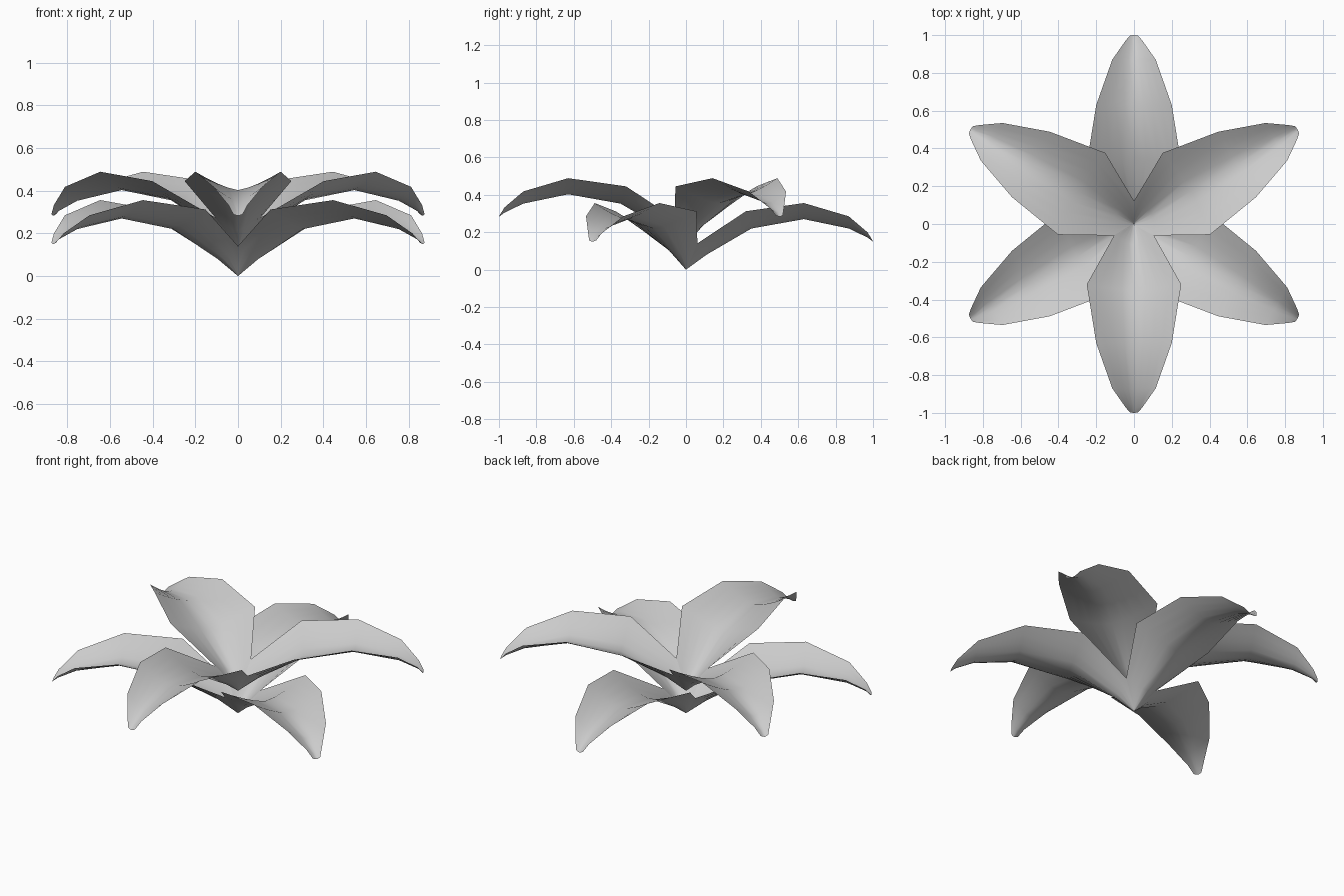
import bpy
from math import radians, cos, sin

if "Cube" in bpy.data.objects:
    bpy.data.objects.remove(bpy.data.objects["Cube"])

# Petal stations: (rib distance, rib height, edge distance, half width, edge height)
STATIONS = [
    (0.00, 0.000, 0.00, 0.008, 0.010),
    (0.11, 0.080, 0.06, 0.105, 0.140),
    (0.35, 0.220, 0.32, 0.250, 0.312),
    (0.63, 0.270, 0.63, 0.200, 0.356),
    (0.87, 0.220, 0.87, 0.115, 0.285),
    (0.97, 0.172, 0.97, 0.045, 0.200),
    (1.00, 0.150, 0.997, 0.022, 0.157),
]
HALF = 4        # cross-section segments on each side of the rib
LIFT = 0.133    # height of the upper whorl above the lower one


def petal(name, angle, lift):
    a = radians(angle)
    verts, faces = [], []
    cols = 2 * HALF + 1
    for rib_r, rib_z, edge_r, half_w, edge_z in STATIONS:
        for j in range(cols):
            t = (j - HALF) / HALF
            s = abs(t) ** 1.4          # curved trough across the petal
            r = rib_r + (edge_r - rib_r) * s
            z = rib_z + (edge_z - rib_z) * s
            w = half_w * t
            verts.append((r * cos(a) - w * sin(a), r * sin(a) + w * cos(a), z + lift))
    for i in range(len(STATIONS) - 1):
        for j in range(cols - 1):
            k = i * cols + j
            faces.append((k, k + cols, k + cols + 1, k + 1))
    mesh = bpy.data.meshes.new(name)
    mesh.from_pydata(verts, [], faces)
    mesh.flip_normals() if mesh.polygons[cols].normal.z < 0 else None
    mesh.shade_smooth()
    obj = bpy.data.objects.new(name, mesh)
    bpy.context.collection.objects.link(obj)
    return obj


# Two whorls of three petals, the upper one turned by 60 degrees
for n in range(3):
    petal(f"lower_petal_{n + 1}", 90 + 120 * n, 0)
    petal(f"upper_petal_{n + 1}", 30 + 120 * n, LIFT)
